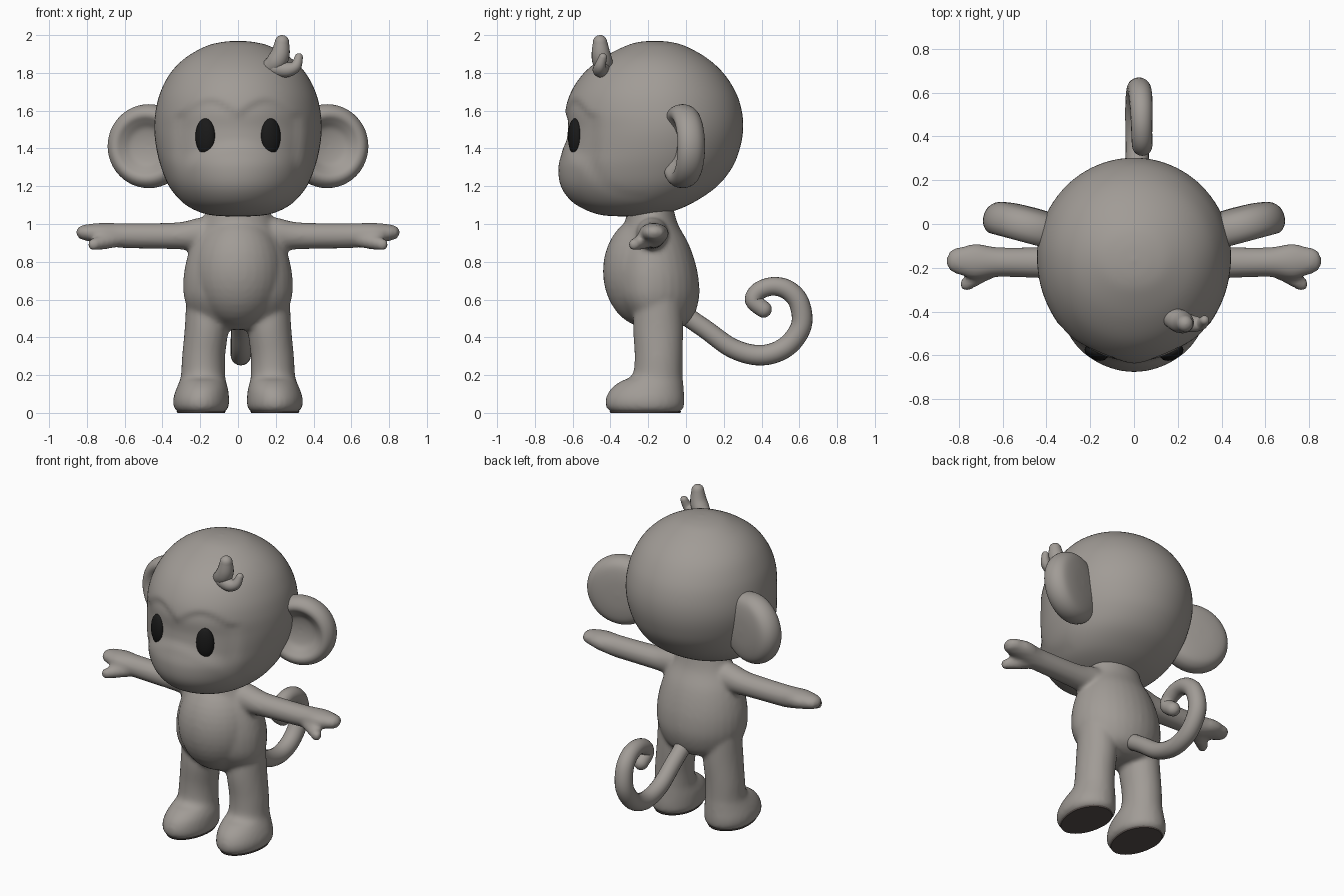
import bpy, bmesh
from math import sin, cos, pi, sqrt, radians
from mathutils import Vector, Matrix

if "Cube" in bpy.data.objects:
    bpy.data.objects.remove(bpy.data.objects["Cube"])


def material(name, color):
    mat = bpy.data.materials.new(name)
    mat.use_nodes = True
    mat.diffuse_color = color
    node = mat.node_tree.nodes["Principled BSDF"]
    node.inputs["Base Color"].default_value = color
    node.inputs["Roughness"].default_value = 0.7
    return mat


FUR = material("warm grey fur", (0.355, 0.33, 0.305, 1))
SOLE = material("dark brown sole", (0.1, 0.082, 0.075, 1))
EYE = material("black eye", (0.01, 0.01, 0.01, 1))


def spline(rows, steps):
    """Catmull-Rom interpolation of equal-length rows of values."""
    rows = [Vector(r) for r in rows]
    out = []
    for i in range(len(rows) - 1):
        a, b = rows[max(i - 1, 0)], rows[i]
        c, d = rows[i + 1], rows[min(i + 2, len(rows) - 1)]
        for k in range(steps):
            t = k / steps
            out.append(b + (c - a) * t / 2 + (a * 2 - b * 5 + c * 4 - d) * t * t / 2
                       + (b * 3 - a - c * 3 + d) * t ** 3 / 2)
    return out + [rows[-1]]


def skin(bm, rings):
    """Bridge rings of points into a closed skin."""
    loops = [[bm.verts.new(p) for p in ring] for ring in rings]
    n = len(loops[0])
    for a, b in zip(loops, loops[1:]):
        for i in range(n):
            j = (i + 1) % n
            bm.faces.new((a[i], a[j], b[j], b[i]))
    bm.faces.new(loops[0][::-1])
    bm.faces.new(loops[-1])


def stack(bm, rows, steps=4, sides=32, place=lambda p: p):
    """Oval rings: height, centre x, half width, front, back, widest y."""
    rings = []
    for z, cx, rx, front, back, mid in spline(rows, steps):
        ring = []
        for i in range(sides):
            c, s = cos(2 * pi * i / sides), sin(2 * pi * i / sides)
            depth = back - mid if s > 0 else mid - front
            ring.append(place(Vector((cx + rx * c, mid + depth * s, z))))
        rings.append(ring)
    skin(bm, rings)


def tube(bm, rows, ref, steps=6, sides=20):
    """Round-ended tube through rows of x, y, z, radius."""
    path = spline(rows, steps)
    pts = [p.xyz for p in path]
    ends = (path[0].w, path[-1].w)
    dirs = [(pts[min(i + 1, len(pts) - 1)] - pts[max(i - 1, 0)]).normalized()
            for i in range(len(pts))]
    rounds = [sin(pi / 2 * k / 5) for k in range(1, 6)]
    data = [(pts[0] - dirs[0] * ends[0] * t, dirs[0], ends[0] * sqrt(1.001 - t * t))
            for t in reversed(rounds)]
    data += [(p, d, w.w) for p, d, w in zip(pts, dirs, path)]
    data += [(pts[-1] + dirs[-1] * ends[1] * t, dirs[-1], ends[1] * sqrt(1.001 - t * t))
             for t in rounds]
    rings = []
    for p, d, r in data:
        u = d.cross(Vector(ref)).normalized()
        v = d.cross(u)
        rings.append([p + (u * cos(a) + v * sin(a)) * r
                      for a in (2 * pi * i / sides for i in range(sides))])
    skin(bm, rings)


def finish(name, bm, mat=FUR):
    bmesh.ops.recalc_face_normals(bm, faces=bm.faces)
    mesh = bpy.data.meshes.new(name)
    bm.to_mesh(mesh)
    bm.free()
    mesh.materials.append(mat)
    mesh.shade_smooth()
    obj = bpy.data.objects.new(name, mesh)
    bpy.context.collection.objects.link(obj)
    return obj


def ramp(t):
    t = min(max(t, 0), 1)
    return t * t * (3 - 2 * t)


# Head, with a shallow brow and cheek recess pressed into the face
bm = bmesh.new()
stack(bm, [(1.04, 0, .01, -.3, -.28, -.29), (1.045, 0, .13, -.43, -.16, -.29),
           (1.07, 0, .22, -.52, -.06, -.27), (1.12, 0, .3, -.605, .05, -.23),
           (1.2, 0, .365, -.662, .165, -.2), (1.3, 0, .407, -.675, .245, -.18),
           (1.4, 0, .432, -.652, .285, -.16), (1.5, 0, .443, -.638, .302, -.15),
           (1.6, 0, .436, -.638, .295, -.15), (1.7, 0, .41, -.608, .262, -.15),
           (1.8, 0, .357, -.54, .197, -.15), (1.88, 0, .278, -.44, .108, -.16),
           (1.94, 0, .172, -.325, .0, -.16), (1.963, 0, .085, -.25, -.08, -.165),
           (1.97, 0, .005, -.17, -.16, -.165)], 6, 96)
for v in bm.verts:
    x, y, z = v.co
    if y < -.2:
        brow = 1.6 + .08 * sin(pi * min(abs(x) / .3, 1))
        muzzle = sqrt((x / .33) ** 2 + ((z - 1.2) / .22) ** 2)
        dent = (ramp((brow - z) / .05) * ramp((.35 - abs(x)) / .05)
                * ramp((muzzle - .85) / .3) * ramp((z - 1.1) / .1))
        v.co += Vector((-x, -.15 - y, 0)).normalized() * .013 * dent
finish("head", bm)

# Torso, belly, legs and arms are fused into one smooth body
bm = bmesh.new()
stack(bm, [(.44, 0, .08, -.22, -.08, -.16), (.455, 0, .17, -.25, -.02, -.16),
           (.5, 0, .24, -.3, .035, -.17), (.6, 0, .283, -.37, .068, -.18),
           (.7, 0, .29, -.39, .068, -.18), (.8, 0, .275, -.385, .048, -.18),
           (.9, 0, .243, -.36, .012, -.18), (1, 0, .192, -.325, -.043, -.18),
           (1.1, 0, .16, -.31, -.07, -.18)])
belly = Matrix.Translation((0, -.2, .75)) @ Matrix.Diagonal((.245, .24, .3, 1))
bmesh.ops.create_uvsphere(bm, u_segments=32, v_segments=20, radius=1, matrix=belly)
for side in (1, -1):
    # Leg and flat-soled foot
    stack(bm, [(.003, .195, .122, -.395, -.035, -.19), (.03, .195, .145, -.423, -.012, -.19),
               (.075, .195, .148, -.425, -.008, -.19), (.125, .19, .138, -.4, -.012, -.18),
               (.165, .187, .124, -.35, -.015, -.16), (.2, .185, .117, -.285, -.018, -.15),
               (.3, .182, .114, -.272, -.018, -.145), (.45, .166, .116, -.28, -.015, -.145),
               (.6, .16, .115, -.27, -.02, -.145)],
          place=lambda p: Vector((p.x * side, p.y, p.z)))
    # Arm and mitten hand, lofted sideways
    arm = [(.08, .93, .11, -.28, -.08), (.2, .945, .09, -.265, -.095),
           (.3, .938, .073, -.255, -.103), (.45, .937, .068, -.247, -.106),
           (.62, .939, .066, -.242, -.106), (.72, .95, .056, -.252, -.09),
           (.79, .954, .046, -.235, -.105), (.83, .955, .037, -.22, -.115),
           (.85, .956, .023, -.2, -.14), (.857, .956, .003, -.175, -.165)]
    stack(bm, [row + ((row[3] + row[4]) / 2,) for row in arm], 4, 24,
          place=lambda p: Vector((p.z * side, p.y, p.x)))
    # Thumb
    tube(bm, [(.65 * side, -.2, .92, .045), (.71 * side, -.235, .905, .04),
              (.765 * side, -.275, .892, .032)], (0, 0, 1))
body = finish("body", bm)
remesh = body.modifiers.new("fuse", "REMESH")
remesh.mode = "VOXEL"
remesh.voxel_size = .014
remesh.use_smooth_shade = True
soften = body.modifiers.new("soften", "SMOOTH")
soften.factor = .5
soften.iterations = 5

# Tail with a curled tip
bm = bmesh.new()
tube(bm, [(.015, -.04, .54, .05), (.015, .1, .445, .05), (.015, .25, .34, .052),
          (.015, .4, .305, .054), (.015, .53, .35, .055), (.02, .61, .46, .055),
          (.028, .6, .58, .054), (.033, .54, .65, .052), (.035, .46, .67, .049),
          (.036, .385, .645, .047), (.038, .358, .595, .046), (.04, .41, .548, .044)], (1, 0, 0))
finish("tail", bm)

# Hair tuft, one large and one small lock
bm = bmesh.new()
tube(bm, [(.155, -.42, 1.82, .042), (.2, -.44, 1.855, .053), (.224, -.45, 1.9, .05),
          (.233, -.455, 1.962, .038)], (0, 1, 0))
tube(bm, [(.2, -.44, 1.825, .045), (.26, -.455, 1.817, .04), (.305, -.455, 1.835, .03),
          (.322, -.44, 1.882, .022)], (0, 1, 0))
finish("hair_tuft", bm)

# Cupped ears, oval eyes set into the face, and thin dark soles
cup = [(.004, .008), (.05, .012), (.095, .024), (.13, .05), (.16, .07), (.19, .066),
       (.215, .037), (.222, -.005), (.21, -.045), (.175, -.075), (.1, -.09), (.004, -.094)]
for side, label in ((1, "left"), (-1, "right")):
    bm = bmesh.new()
    skin(bm, [[(r * cos(a), r * sin(a), h) for a in (2 * pi * i / 48 for i in range(48))]
              for r, h in spline(cup, 4)])
    ear = finish(label + "_ear", bm)
    ear.location = (.472 * side, -.018, 1.412)
    ear.rotation_euler = (radians(90), 0, radians(15 * side))

    bm = bmesh.new()
    bmesh.ops.create_uvsphere(bm, u_segments=32, v_segments=20, radius=1,
                              matrix=Matrix.Diagonal((.055, .033, .096, 1)))
    eye = finish(label + "_eye", bm, EYE)
    eye.location = (.173 * side, -.588, 1.463)
    eye.rotation_euler = (0, 0, radians(22 * side))

    bm = bmesh.new()
    stack(bm, [(0, .195 * side, .125, -.4, -.03, -.19),
               (.009, .195 * side, .13, -.405, -.025, -.19)], 1, 40)
    sole = finish(label + "_sole", bm, SOLE)
    sole.data.shade_flat()
